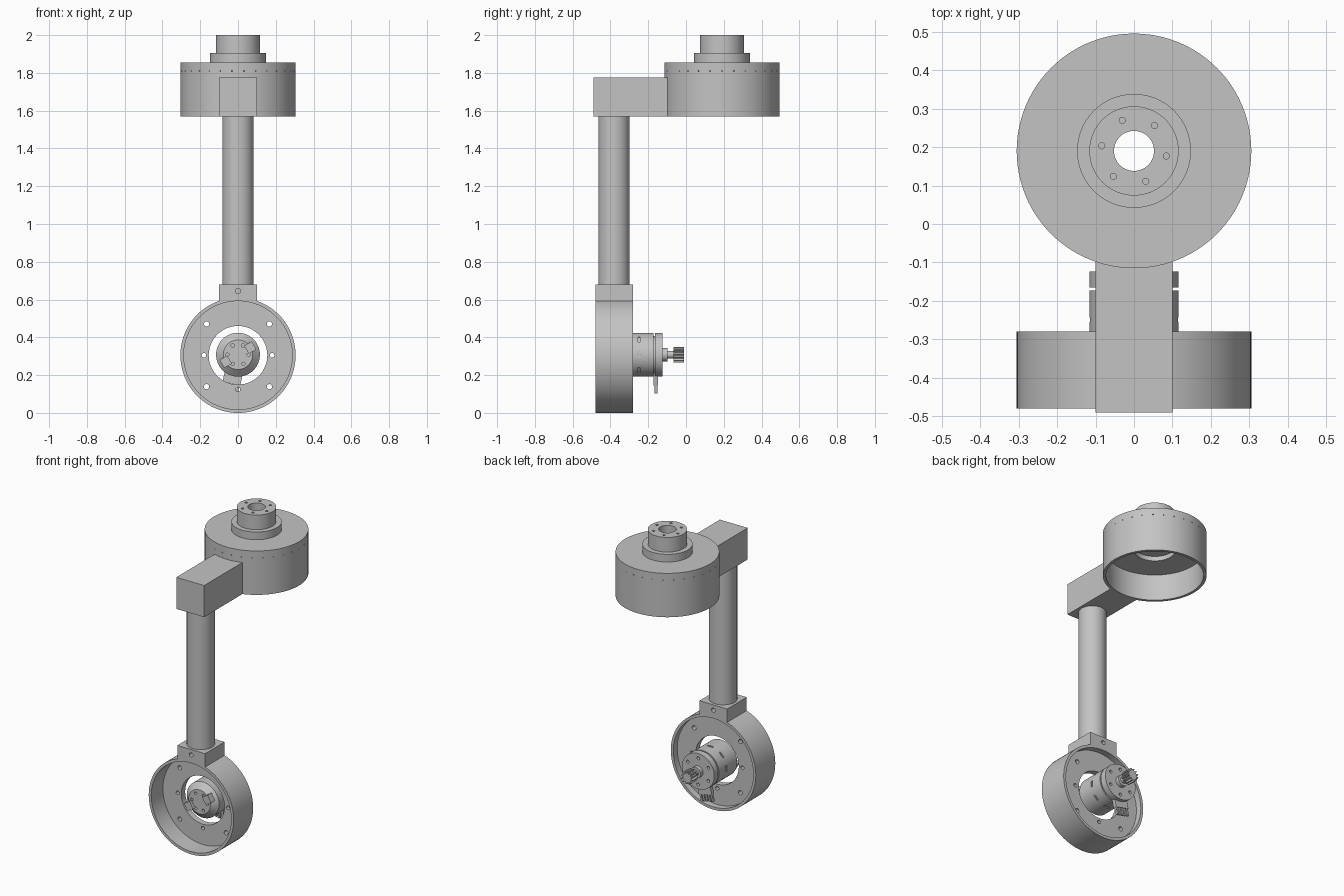
import bpy, bmesh
from math import pi, sin, cos, radians
from mathutils import Matrix, Vector

cube = bpy.data.objects.get("Cube")
if cube:
    bpy.data.objects.remove(cube, do_unlink=True)

GREY = (0.55, 0.55, 0.55, 1)
metal = bpy.data.materials.new("plain grey metal")
metal.use_nodes = True
metal.diffuse_color = GREY
metal.node_tree.nodes["Principled BSDF"].inputs["Base Color"].default_value = GREY

# Frames: local z runs up for the drum and backwards for the wheel and motor
DRUM = Matrix.Translation((0, 0.19, 0))
WHEEL = Matrix.Translation((0, 0, 0.305)) @ Matrix.Rotation(-pi / 2, 4, 'X')
MOTOR = Matrix.Translation((0, 0, 0.308)) @ Matrix.Rotation(-pi / 2, 4, 'X')
TUBE = Matrix.Translation((0, -0.381, 0))


def finish(name, bm, frame=Matrix()):
    bmesh.ops.remove_doubles(bm, verts=bm.verts, dist=1e-6)
    bmesh.ops.recalc_face_normals(bm, faces=bm.faces)
    bm.transform(frame)
    mesh = bpy.data.meshes.new(name)
    bm.to_mesh(mesh)
    bm.free()
    mesh.materials.append(metal)
    ob = bpy.data.objects.new(name, mesh)
    bpy.context.collection.objects.link(ob)
    return ob


def lathe(name, profile, frame, steps=96):
    """Spin a closed (radius, height) outline around local z."""
    bm = bmesh.new()
    verts = [bm.verts.new((r, 0, h)) for r, h in profile]
    edges = [bm.edges.new((verts[i - 1], verts[i])) for i in range(len(verts))]
    bmesh.ops.spin(bm, geom=verts + edges, cent=(0, 0, 0), axis=(0, 0, 1),
                   angle=2 * pi, steps=steps)
    return finish(name, bm, frame)


def rod(bm, r, a, b, segments=16):
    """Add a cylinder running from point a to point b."""
    a, b = Vector(a), Vector(b)
    turn = (b - a).to_track_quat('Z', 'Y').to_matrix().to_4x4()
    bmesh.ops.create_cone(bm, cap_ends=True, segments=segments, radius1=r, radius2=r,
                          depth=(b - a).length,
                          matrix=Matrix.Translation((a + b) / 2) @ turn)


def block(bm, lo, hi, frame=Matrix()):
    lo, hi = Vector(lo), Vector(hi)
    size = Matrix.Diagonal((*(hi - lo), 1))
    bmesh.ops.create_cube(bm, size=1, matrix=frame @ Matrix.Translation((lo + hi) / 2) @ size)


def box(name, lo, hi):
    bm = bmesh.new()
    block(bm, lo, hi)
    return finish(name, bm)


def hole_ring(bm, r, radius, h0, h1, angles):
    for a in angles:
        x, y = radius * cos(radians(a)), radius * sin(radians(a))
        rod(bm, r, (x, y, h0), (x, y, h1))


def cut(ob, bm, frame=Matrix()):
    cutter = finish("hole_cutter", bm, frame)
    cutter.hide_render = True
    mod = ob.modifiers.new("holes", 'BOOLEAN')
    mod.operation, mod.solver, mod.object = 'DIFFERENCE', 'EXACT', cutter
    bpy.context.view_layer.objects.active = ob
    bpy.ops.object.modifier_apply(modifier=mod.name)
    bpy.data.objects.remove(cutter, do_unlink=True)


parts = []

# Upper drum: open cup below, collar and bored hub on top
drum = lathe("upper_drum", [(0.052, 2), (0.116, 2), (0.116, 1.905), (0.148, 1.905),
                            (0.148, 1.855), (0.305, 1.855), (0.305, 1.57), (0.287, 1.57),
                            (0.287, 1.74), (0.12, 1.74), (0.12, 1.77), (0.052, 1.77)], DRUM)
bm = bmesh.new()
hole_ring(bm, 0.008, 0.085, 1.96, 2.02, range(51, 411, 60))
for i in range(30):
    out = Vector((cos(i * pi / 15), sin(i * pi / 15), 0))
    up = Vector((0, 0, 1.81))
    rod(bm, 0.003, out * 0.29 + up, out * 0.32 + up, 8)
cut(drum, bm, DRUM)
parts.append(drum)

# Arm, vertical tube and the clamp block under it
parts.append(box("upper_arm", (-0.1, -0.49, 1.57), (0.1, -0.097, 1.775)))
parts.append(lathe("vertical_tube", [(0, 0.67), (0.083, 0.67), (0.083, 1.575), (0, 1.575)], TUBE, 64))
clamp = box("clamp_block", (-0.1, -0.48, 0.592), (0.1, -0.28, 0.68))
bm = bmesh.new()
rod(bm, 0.014, (0, -0.5, 0.645), (0, -0.44, 0.645))
rod(bm, 0.014, (0, -0.32, 0.645), (0, -0.26, 0.645))
cut(clamp, bm)
parts.append(clamp)

# Wheel housing: thin rim with a recessed drilled web
wheel = lathe("wheel_housing", [(0.305, -0.48), (0.305, -0.28), (0.287, -0.28),
                                (0.287, -0.32), (0.155, -0.32), (0.155, -0.36),
                                (0.287, -0.36), (0.287, -0.48)], WHEEL)
bm = bmesh.new()
hole_ring(bm, 0.014, 0.235, -0.4, -0.3, range(45, 405, 90))
hole_ring(bm, 0.012, 0.181, -0.4, -0.3, (0, 90, 180))
cut(wheel, bm, WHEEL)
parts.append(wheel)

# Motor can with tapered front, grooved neck and mounting flange
motor = lathe("motor_body", [(0, -0.395), (0.078, -0.395), (0.116, -0.36), (0.116, -0.173),
                             (0.1, -0.173), (0.1, -0.165), (0.116, -0.165), (0.116, -0.124),
                             (0.036, -0.124), (0.036, -0.098), (0.02, -0.098),
                             (0.02, -0.06), (0, -0.06)], MOTOR, 64)
bm = bmesh.new()
hole_ring(bm, 0.009, 0.056, -0.42, -0.375, range(0, 360, 60))
hole_ring(bm, 0.01, 0.085, -0.145, -0.1, range(30, 390, 60))
for i in range(8):
    block(bm, (0.108, -0.02, -0.255), (0.13, 0.02, -0.243), Matrix.Rotation(i * pi / 4, 4, 'Z'))
cut(motor, bm, MOTOR)
parts.append(motor)

# Toothed pinion on the shaft
bm = bmesh.new()
outline = []
for i in range(12):
    for step, r in ((0, 0.029), (0.35, 0.029), (0.5, 0.042), (0.8, 0.042)):
        a = (i + step) * pi / 6
        outline.append(bm.verts.new((r * cos(a), r * sin(a), -0.066)))
face = bm.faces.new(outline)
top = bmesh.ops.extrude_face_region(bm, geom=[face])["geom"]
bmesh.ops.translate(bm, vec=(0, 0, 0.056), verts=[v for v in top if isinstance(v, bmesh.types.BMVert)])
parts.append(finish("pinion_gear", bm, MOTOR))

# Two terminals on the front of the motor
bm = bmesh.new()
for side in (0, pi):
    block(bm, (0.052, -0.025, -0.415), (0.098, 0.025, -0.365),
          Matrix.Rotation(side - radians(30), 4, 'Z'))
parts.append(finish("motor_terminals", bm, MOTOR))

# Tilted connector with pins below the motor
bm = bmesh.new()
block(bm, (-0.048, -0.172, -0.155), (0.048, -0.148, -0.09))
for i in range(5):
    x = -0.04 + i * 0.02
    block(bm, (x - 0.006, -0.166, -0.2), (x + 0.006, -0.152, -0.15))
parts.append(finish("motor_connector", bm,
                    Matrix.Translation((0, 0, 0.308)) @ Matrix.Rotation(radians(13), 4, 'Y')))

# Smooth round walls, sharp edges
bpy.ops.object.select_all(action='DESELECT')
for ob in parts:
    ob.select_set(True)
bpy.context.view_layer.objects.active = parts[0]
bpy.ops.object.shade_smooth_by_angle(angle=radians(25))
